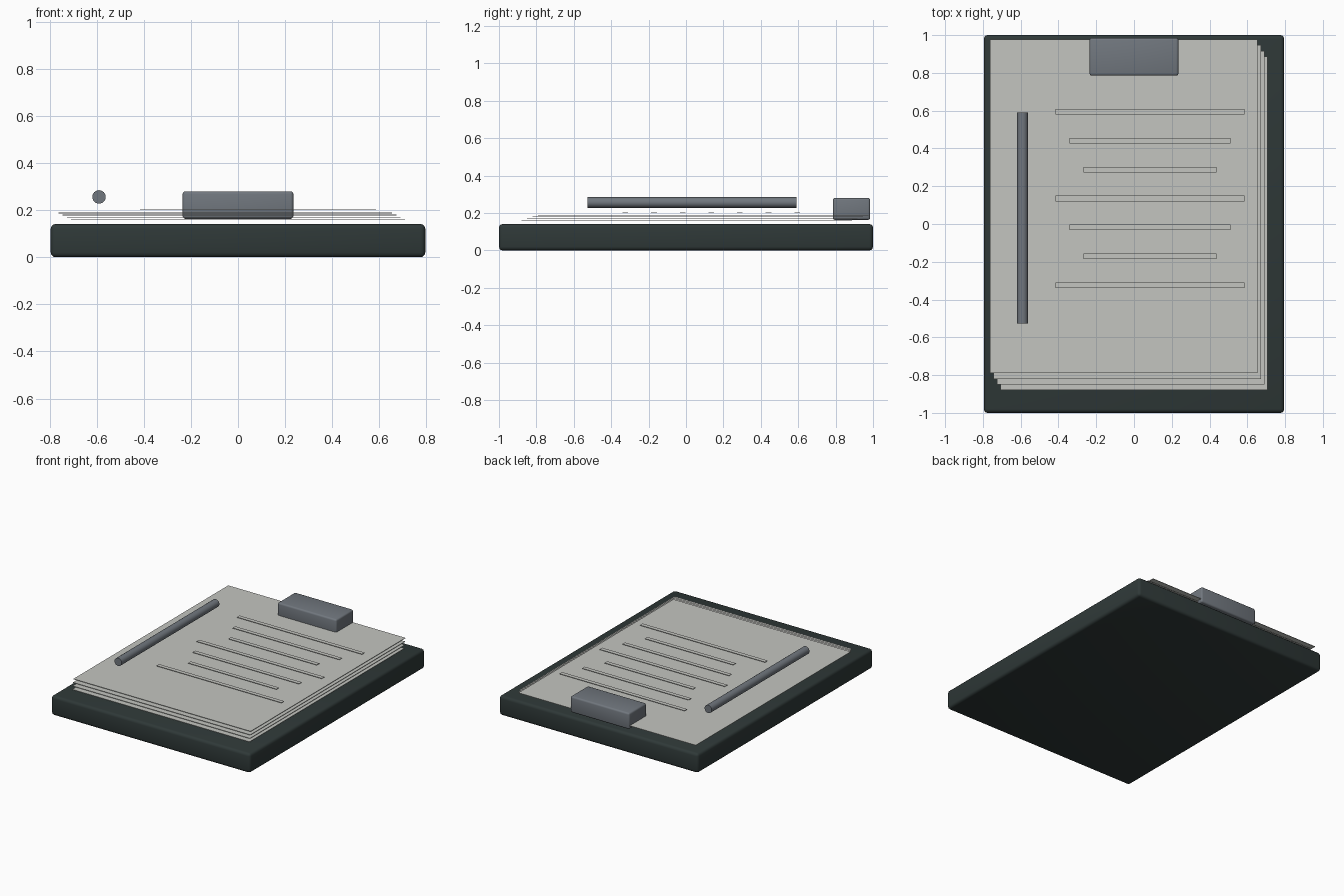
import bpy, math

if "Cube" in bpy.data.objects:
    bpy.data.objects.remove(bpy.data.objects["Cube"])


def material(name, rgb):
    m = bpy.data.materials.new(name)
    m.diffuse_color = (*rgb, 1)
    m.use_nodes = True
    m.node_tree.nodes["Principled BSDF"].inputs["Base Color"].default_value = m.diffuse_color
    return m


board_mat = material("dark green grey", (0.028, 0.040, 0.039))
paper_mat = material("paper grey", (0.55, 0.56, 0.53))
metal_mat = material("metal grey", (0.165, 0.185, 0.21))


def box(name, x, y, z, mat, bevel=0.0):
    """Box from (min, max) ranges with optional rounded edges."""
    bpy.ops.mesh.primitive_cube_add(size=1, location=[sum(r) / 2 for r in (x, y, z)])
    o = bpy.context.object
    o.name = name
    o.scale = [r[1] - r[0] for r in (x, y, z)]
    bpy.ops.object.transform_apply(location=False, rotation=False, scale=True)
    o.data.materials.append(mat)
    if bevel:
        mod = o.modifiers.new("rounded_edges", 'BEVEL')
        mod.width = bevel
        mod.segments = 3
        bpy.ops.object.modifier_apply(modifier=mod.name)
        bpy.ops.object.shade_smooth_by_angle(angle=math.radians(40))
    return o


# Backing board and clip
box("board", (-0.795, 0.795), (-1, 1), (0, 0.141), board_mat, 0.02)
box("clip", (-0.235, 0.235), (0.785, 0.985), (0.163, 0.28), metal_mat, 0.012)

# Stack of sheets, each shifted up and left
for i in range(4):
    x, y, z = -0.018 * i, 0.03 * i, 0.161 + 0.009 * i
    box(f"sheet_{i + 1}", (x - 0.708, x + 0.708), (y - 0.88, y + 0.887),
        (z - 0.0015, z + 0.0015), paper_mat)

# Ruled lines in a repeating long, medium, short pattern
for i in range(7):
    half = (0.5, 0.426, 0.353)[i % 3]
    y = 0.594 - 0.153 * i
    box(f"text_line_{i + 1}", (0.085 - half, 0.085 + half), (y - 0.015, y + 0.015),
        (0.2025, 0.2055), paper_mat)

# Pen
bpy.ops.mesh.primitive_cylinder_add(vertices=24, radius=0.0285, depth=1.115,
                                    location=(-0.59, 0.032, 0.256),
                                    rotation=(math.pi / 2, 0, 0))
pen = bpy.context.object
pen.name = "pen"
pen.data.materials.append(metal_mat)
bpy.ops.object.shade_smooth_by_angle(angle=math.radians(40))
